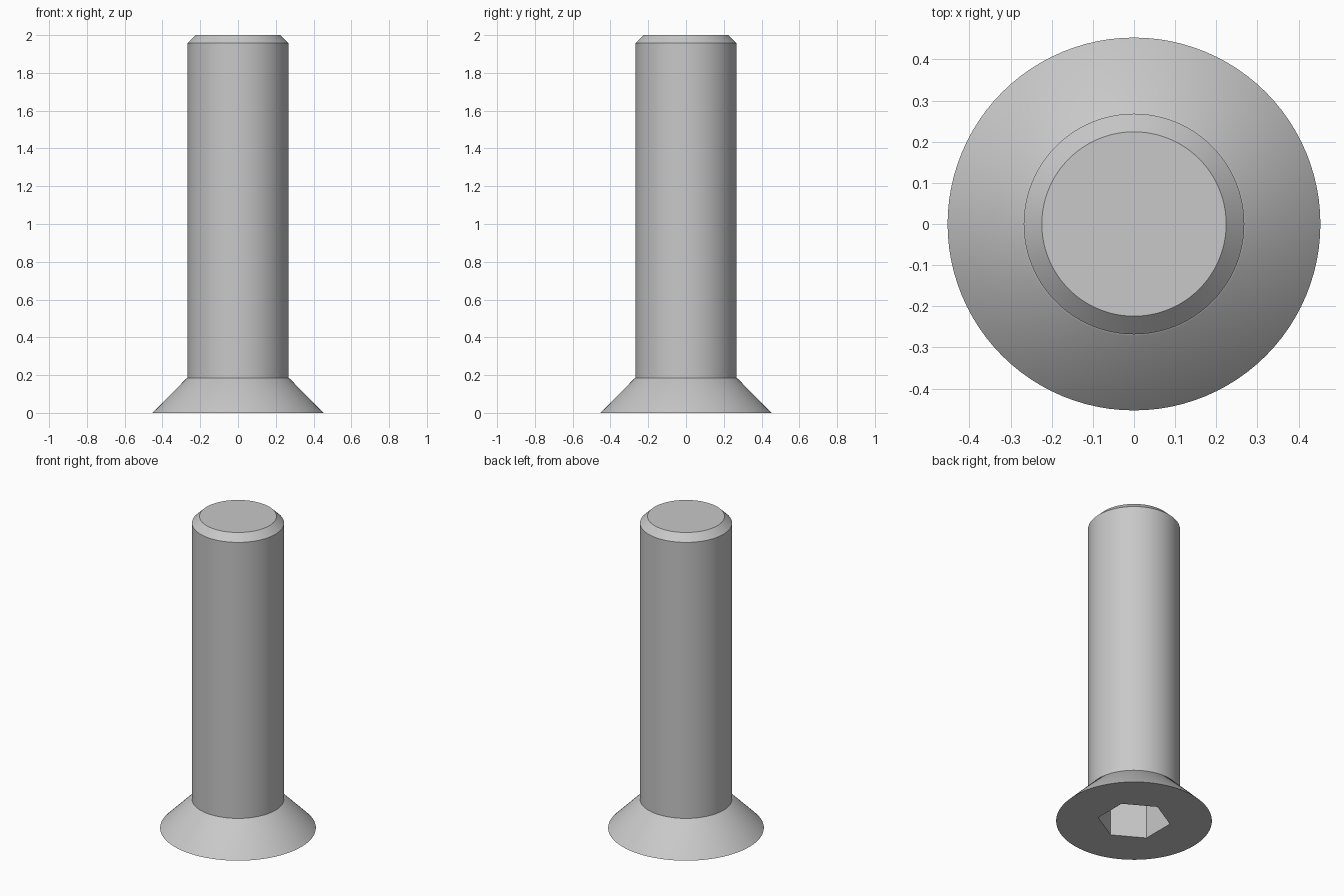
import bpy, bmesh, math

cube = bpy.data.objects.get("Cube")
if cube:
    bpy.data.objects.remove(cube, do_unlink=True)

steel = bpy.data.materials.new("grey steel")
steel.use_nodes = True
GREY = (0.58, 0.58, 0.58, 1)
steel.diffuse_color = GREY
steel.node_tree.nodes["Principled BSDF"].inputs["Base Color"].default_value = GREY


def ring(bm, radius, z, sides, start=0.0):
    """Circle of vertices at one height."""
    step = math.tau / sides
    return [bm.verts.new((radius * math.cos(start + i * step),
                          radius * math.sin(start + i * step), z))
            for i in range(sides)]


def stack(name, sections, sides, start=0.0):
    """Closed solid of revolution through (radius, height) sections."""
    bm = bmesh.new()
    rings = [ring(bm, r, z, sides, start) for r, z in sections]
    for low, high in zip(rings, rings[1:]):
        for i in range(sides):
            j = (i + 1) % sides
            bm.faces.new((low[i], low[j], high[j], high[i]))
    bm.faces.new(rings[0][::-1])
    bm.faces.new(rings[-1])
    mesh = bpy.data.meshes.new(name)
    bm.to_mesh(mesh)
    bm.free()
    mesh.materials.append(steel)
    obj = bpy.data.objects.new(name, mesh)
    bpy.context.collection.objects.link(obj)
    return obj


# Countersunk head, narrow ledge, plain shank and chamfered tip
screw = stack("countersunk_screw", [
    (0.453, 0.0), (0.272, 0.183), (0.268, 0.185),
    (0.268, 1.957), (0.224, 2.0)], 96)

# Hexagonal socket in the underside of the head
cutter = stack("hex_socket_cutter", [(0.212, -0.1), (0.212, 0.25)], 6, math.pi / 6)
cutter.hide_render = True
cutter.hide_viewport = True
socket = screw.modifiers.new("hex_socket", 'BOOLEAN')
socket.operation = 'DIFFERENCE'
socket.solver = 'EXACT'
socket.object = cutter

# Apply the cut, then drop the cutter
bpy.context.view_layer.objects.active = screw
screw.select_set(True)
bpy.ops.object.modifier_apply(modifier=socket.name)
bpy.data.objects.remove(cutter, do_unlink=True)

bpy.ops.object.shade_smooth_by_angle(angle=math.radians(25))
